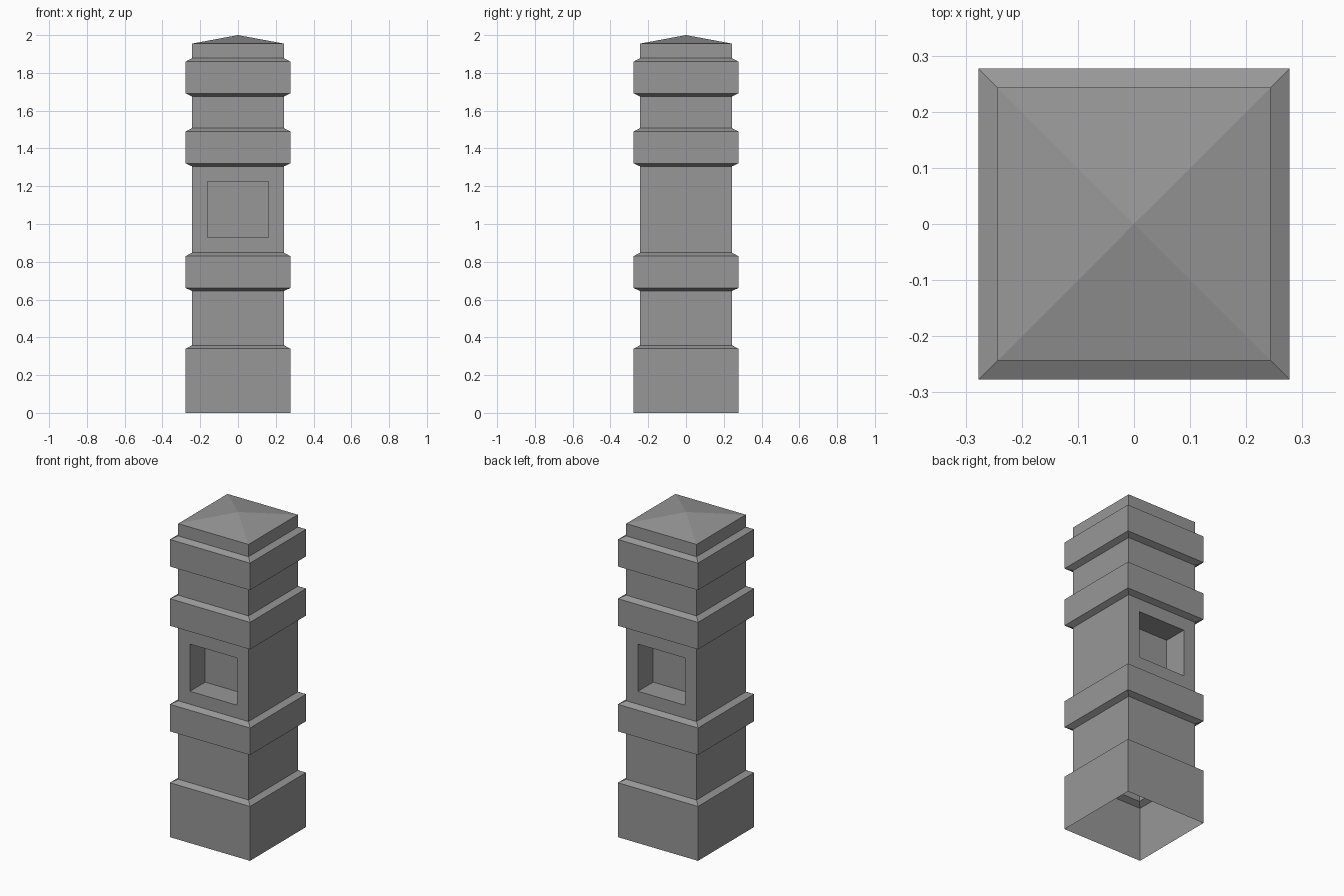
import bpy, bmesh

if "Cube" in bpy.data.objects:
    bpy.data.objects.remove(bpy.data.objects["Cube"])

WIDE, SLIM = 0.277, 0.243
NICHE_MARGIN, NICHE_DEPTH = 0.081, 0.15

# Profile of the square post: (half width, height)
profile = [(WIDE, 0.0), (WIDE, 0.34), (SLIM, 0.358)]
for low, high in ((0.645, 0.848), (1.305, 1.508), (1.675, 1.878)):
    profile += [(SLIM, low), (WIDE, low + 0.016), (WIDE, high - 0.018), (SLIM, high)]
profile.append((SLIM, 1.955))

bm = bmesh.new()

# Square rings joined into the shaft and bands, open underneath
rings = [[bm.verts.new((sx * r, sy * r, z))
          for sx, sy in ((-1, -1), (1, -1), (1, 1), (-1, 1))] for r, z in profile]
walls = []
for a, b in zip(rings, rings[1:]):
    walls.append([bm.faces.new((a[i], a[(i + 1) % 4], b[(i + 1) % 4], b[i]))
                  for i in range(4)])

# Pyramid cap
apex = bm.verts.new((0, 0, 2.0))
for i in range(4):
    bm.faces.new((rings[-1][i], rings[-1][(i + 1) % 4], apex))
bm.normal_update()

# Square niches in the front and back of the middle shaft
middle = next(w for w, (r, z) in zip(walls, profile) if r == SLIM and z == 0.848)
for face, inward in ((middle[0], 1), (middle[2], -1)):
    bmesh.ops.inset_region(bm, faces=[face], thickness=NICHE_MARGIN,
                           use_even_offset=True)
    panel = bmesh.ops.extrude_discrete_faces(bm, faces=[face])["faces"][0]
    bmesh.ops.translate(bm, verts=panel.verts, vec=(0, inward * NICHE_DEPTH, 0))

mesh = bpy.data.meshes.new("stone_post")
bm.to_mesh(mesh)
bm.free()

# Dark grey stone
stone = bpy.data.materials.new("dark_stone")
stone.diffuse_color = (0.31, 0.31, 0.31, 1)
stone.use_nodes = True
stone.node_tree.nodes["Principled BSDF"].inputs["Base Color"].default_value = stone.diffuse_color
mesh.materials.append(stone)
bpy.context.collection.objects.link(bpy.data.objects.new("stone_post", mesh))
